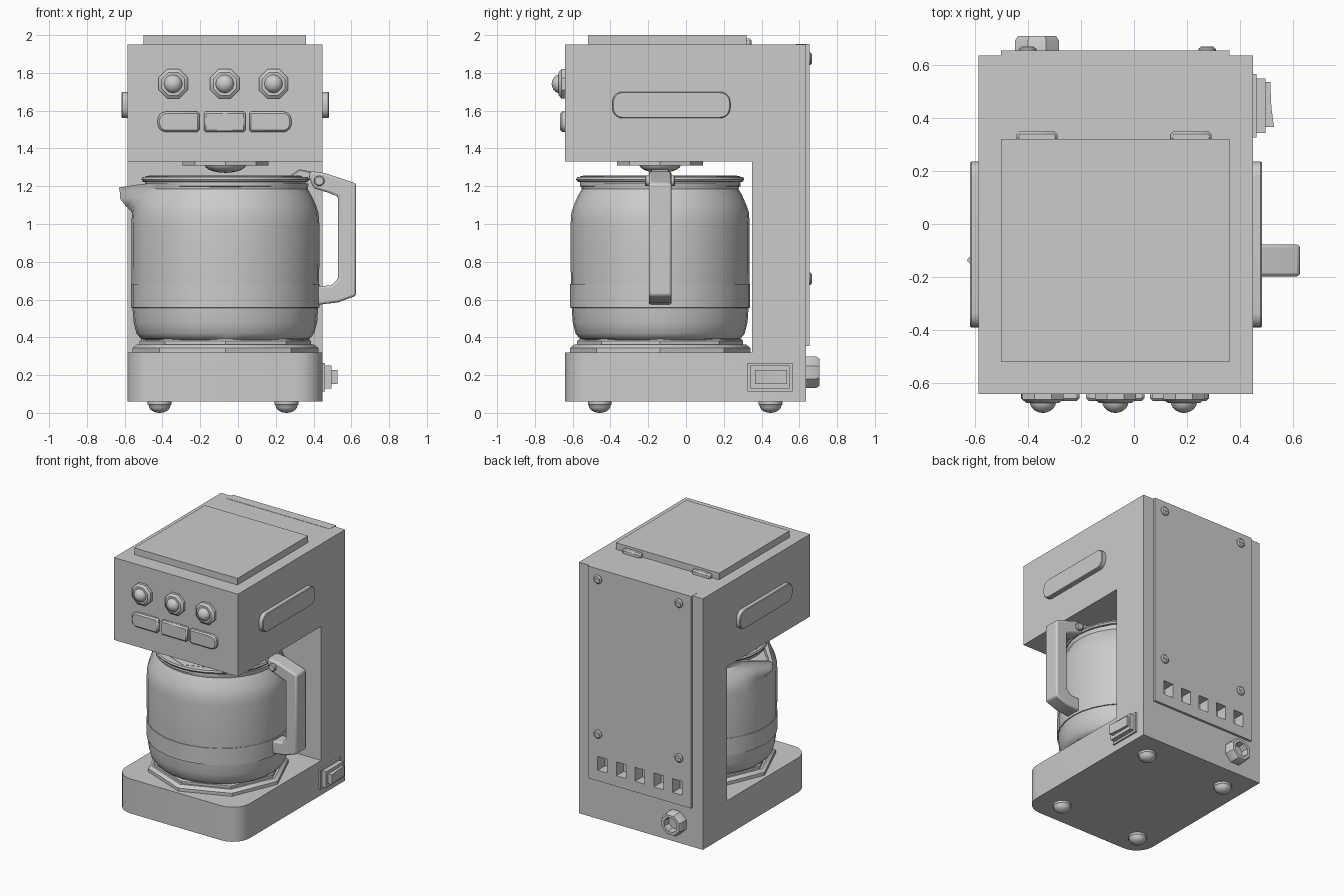
import bpy, bmesh, math
from mathutils import Matrix, Vector

if "Cube" in bpy.data.objects:
    bpy.data.objects.remove(bpy.data.objects["Cube"])

CX, CY = -0.067, -0.137          # carafe axis
FRONT = Matrix.Rotation(math.radians(90), 4, 'X')    # local z -> -y
BACK = Matrix.Rotation(math.radians(-90), 4, 'X')    # local z -> +y


def finish(name, bm):
    bmesh.ops.recalc_face_normals(bm, faces=bm.faces)
    me = bpy.data.meshes.new(name)
    bm.to_mesh(me)
    bm.free()
    ob = bpy.data.objects.new(name, me)
    bpy.context.collection.objects.link(ob)
    return ob


def add_prism(bm, pts, axis, a, b):
    """Extrude a 2D outline along x (pts are y,z), y (x,z) or z (x,y)."""
    def at(p, d):
        return {'x': (d, p[0], p[1]), 'y': (p[0], d, p[1]), 'z': (p[0], p[1], d)}[axis]
    lo = [bm.verts.new(at(p, a)) for p in pts]
    hi = [bm.verts.new(at(p, b)) for p in pts]
    n = len(pts)
    bm.faces.new(lo)
    bm.faces.new(hi)
    for i in range(n):
        bm.faces.new((lo[i], lo[(i + 1) % n], hi[(i + 1) % n], hi[i]))


def prism(name, pts, axis, a, b, bevel=0.0, segs=1):
    bm = bmesh.new()
    add_prism(bm, pts, axis, a, b)
    ob = finish(name, bm)
    if bevel:
        m = ob.modifiers.new('bevel', 'BEVEL')
        m.width, m.segments, m.limit_method = bevel, segs, 'ANGLE'
        m.angle_limit = math.radians(40)
    return ob


def rect(x0, x1, y0, y1, r=0.0, corners='1111'):
    """Rectangle outline; flagged corners (right-top, left-top, left-bottom, right-bottom) are rounded."""
    if not r:
        return [(x1, y1), (x0, y1), (x0, y0), (x1, y0)]
    pts = []
    for k, (x, y, sx, sy) in enumerate([(x1, y1, -1, -1), (x0, y1, 1, -1), (x0, y0, 1, 1), (x1, y0, -1, 1)]):
        if corners[k] == '0':
            pts.append((x, y))
            continue
        for i in range(6):
            t = math.radians(90 * k + 18 * i)
            pts.append((x + sx * r + r * math.cos(t), y + sy * r + r * math.sin(t)))
    return pts


def lathe(name, prof, n, loc, rot=Matrix(), sx=1.0, turn=0.0):
    bm = bmesh.new()
    rings = []
    for r, z in prof:
        rings.append([bm.verts.new((sx * r * math.cos(turn + math.tau * i / n),
                                    r * math.sin(turn + math.tau * i / n), z)) for i in range(n)])
    for a, b in zip(rings, rings[1:]):
        for i in range(n):
            bm.faces.new((a[i], a[(i + 1) % n], b[(i + 1) % n], b[i]))
    bm.faces.new(rings[0])
    bm.faces.new(rings[-1])
    bm.transform(Matrix.Translation(loc) @ rot)
    return finish(name, bm)


def dome(r, h, z=0.0):
    return [(max(r * math.cos(t), 0.003), z + h * math.sin(t)) for t in (math.radians(18 * k) for k in range(6))]


# Body: C-shaped housing, base rounded at the front
bm = bmesh.new()
add_prism(bm, [(-0.64, 0.06), (0.635, 0.06), (0.635, 1.95), (-0.64, 1.95), (-0.64, 1.33),
               (0.35, 1.33), (0.35, 0.32), (-0.64, 0.32)], 'x', -0.585, 0.448)
edges = [e for e in bm.edges if all(v.co.y < -0.6 and v.co.z < 0.4 for v in e.verts)
         and abs(e.verts[0].co.x - e.verts[1].co.x) < 0.01]
bmesh.ops.bevel(bm, geom=edges, offset=0.14, segments=6, profile=0.5, affect='EDGES')
body = finish('housing', bm)

# Back panel with vent holes
panel = prism('back_panel', rect(-0.5, 0.36, 0.355, 1.952), 'y', 0.58, 0.653)
bm = bmesh.new()
for i in range(5):
    x = -0.385 + 0.156 * i
    add_prism(bm, rect(x - 0.04, x + 0.04, 0.435, 0.54), 'y', 0.565, 0.75)
cutter = finish('vent_cutter', bm)
cutter.hide_render = True
for ob in (body, panel):
    m = ob.modifiers.new('vents', 'BOOLEAN')
    m.operation, m.solver, m.object = 'DIFFERENCE', 'EXACT', cutter
    bpy.context.view_layer.objects.active = ob
    bpy.ops.object.modifier_apply(modifier=m.name)
bpy.data.objects.remove(cutter)

# Panel screws with slots
for x in (-0.4, 0.275):
    for z in (0.71, 1.875):
        lathe('panel_screw', [(0.033, 0), (0.033, 0.009), (0.024, 0.016)], 12, (x, 0.65, z), BACK)
        prism('screw_slot', rect(x - 0.024, x + 0.024, z - 0.004, z + 0.004), 'y', 0.655, 0.668)

# Cable nut
lathe('cable_nut', [(0.09, 0), (0.09, 0.055), (0.078, 0.072), (0.056, 0.072), (0.05, 0.02)], 8,
      (-0.365, 0.635, 0.215), BACK, turn=math.pi / 8)

# Tank lid and hinges
prism('tank_lid', rect(-0.5, 0.36, -0.52, 0.32), 'z', 1.94, 2.0)
for x in (-0.365, 0.215):
    prism('lid_hinge', rect(x - 0.077, x + 0.077, 0.31, 0.348), 'z', 1.94, 1.982, 0.01)

# Side trim plates
for a, b in ((-0.617, -0.58), (0.44, 0.482)):
    prism('side_plate', rect(-0.39, 0.235, 1.56, 1.70, 0.055), 'x', a, b, 0.005)

# Knobs
for x in (-0.343, -0.07, 0.188):
    lathe('knob_collar', [(0.084, 0), (0.084, 0.022), (0.066, 0.036)], 8, (x, -0.638, 1.742), FRONT, turn=math.pi / 8)
    lathe('knob_cap', dome(0.05, 0.044), 12, (x, -0.667, 1.742), FRONT)

# Buttons
for x0, x1, c in ((-0.425, -0.205, '0110'), (-0.18, 0.04, '0000'), (0.06, 0.283, '1001')):
    prism('button', rect(x0, x1, 1.487, 1.595, 0.045, c), 'y', -0.666, -0.63, 0.01)

# Power switch
prism('switch_plate', rect(0.325, 0.565, 0.112, 0.265), 'x', 0.44, 0.461)
prism('switch_frame', rect(0.342, 0.548, 0.128, 0.25), 'x', 0.45, 0.495)
prism('switch_rocker', [(0.48, 0.365), (0.527, 0.365), (0.517, 0.44), (0.513, 0.535), (0.48, 0.535)],
      'z', 0.153, 0.226)

# Feet
for x in (-0.415, 0.257):
    for y in (-0.457, 0.447):
        lathe('foot', [(0.063, -0.02), (0.063, 0.015)] + dome(0.058, 0.04, 0.02), 12, (x, y, 0.06),
              Matrix.Rotation(math.pi, 4, 'X'))

# Hot plate and drip head
lathe('hot_plate', [(0.478, 0.31), (0.478, 0.343), (0.455, 0.362), (0.44, 0.362), (0.44, 0.38), (0.43, 0.39)], 8,
      (CX, CY, 0), sx=1.03)
lathe('drip_head', [(0.228, 1.31), (0.228, 1.34)], 8, (CX, CY, 0))
lathe('drip_nozzle', dome(0.11, 0.042), 16, (CX, CY, 1.313), Matrix.Rotation(math.pi, 4, 'X'))

# Carafe glass, neck pulled into a spout on the left
carafe = lathe('carafe', [(0.40, 0.385), (0.425, 0.392), (0.448, 0.42), (0.463, 0.48), (0.471, 0.6), (0.474, 0.8),
                          (0.474, 1.0), (0.47, 1.06), (0.457, 1.1), (0.435, 1.15), (0.415, 1.185),
                          (0.42, 1.215), (0.39, 1.215), (0.385, 1.19)], 32, (CX, CY, 0), sx=1.05)
for v in carafe.data.vertices:
    d = v.co - Vector((CX, CY, 0))
    off = math.atan2(d.y, -d.x)
    k = math.exp(-(off / 0.2) ** 2) * max(0, min(1, (v.co.z - 1.06) / 0.11))
    v.co.x -= 0.122 * k
    v.co.z -= 0.022 * k
lathe('carafe_band', [(0.465, 0.556), (0.477, 0.557), (0.477, 0.683), (0.465, 0.684)], 32, (CX, CY, 0), sx=1.045)

# Carafe lid
lathe('lid_rim', [(0.40, 1.19), (0.425, 1.2), (0.425, 1.222), (0.437, 1.224), (0.445, 1.235), (0.44, 1.248),
                  (0.42, 1.25)], 32, (CX, CY, 0))
lathe('lid_plate', [(0.425, 1.225), (0.425, 1.252), (0.40, 1.257)], 8, (CX, CY, 0))

# Handle, pivot and thumb lever
handle = [(0.375, 1.25), (0.385, 1.28), (0.46, 1.27), (0.625, 1.215), (0.625, 0.62), (0.53, 0.585), (0.42, 0.572),
          (0.42, 0.67), (0.495, 0.675), (0.53, 0.71), (0.53, 1.145), (0.48, 1.165), (0.40, 1.19)]
prism('handle', handle, 'y', CY - 0.06, CY + 0.06, 0.012, 2)
prism('thumb_lever', [(0.26, 1.235), (0.265, 1.25), (0.325, 1.29), (0.40, 1.275), (0.40, 1.235)], 'y',
      CY - 0.045, CY + 0.045, 0.006)
lathe('handle_pivot', [(0.022, -0.08), (0.028, -0.074), (0.028, 0.074), (0.022, 0.08)], 12, (0.43, CY, 1.228), FRONT)

# Shading
bpy.ops.object.select_all(action='SELECT')
bpy.context.view_layer.objects.active = body
bpy.ops.object.shade_smooth_by_angle(angle=math.radians(35))
